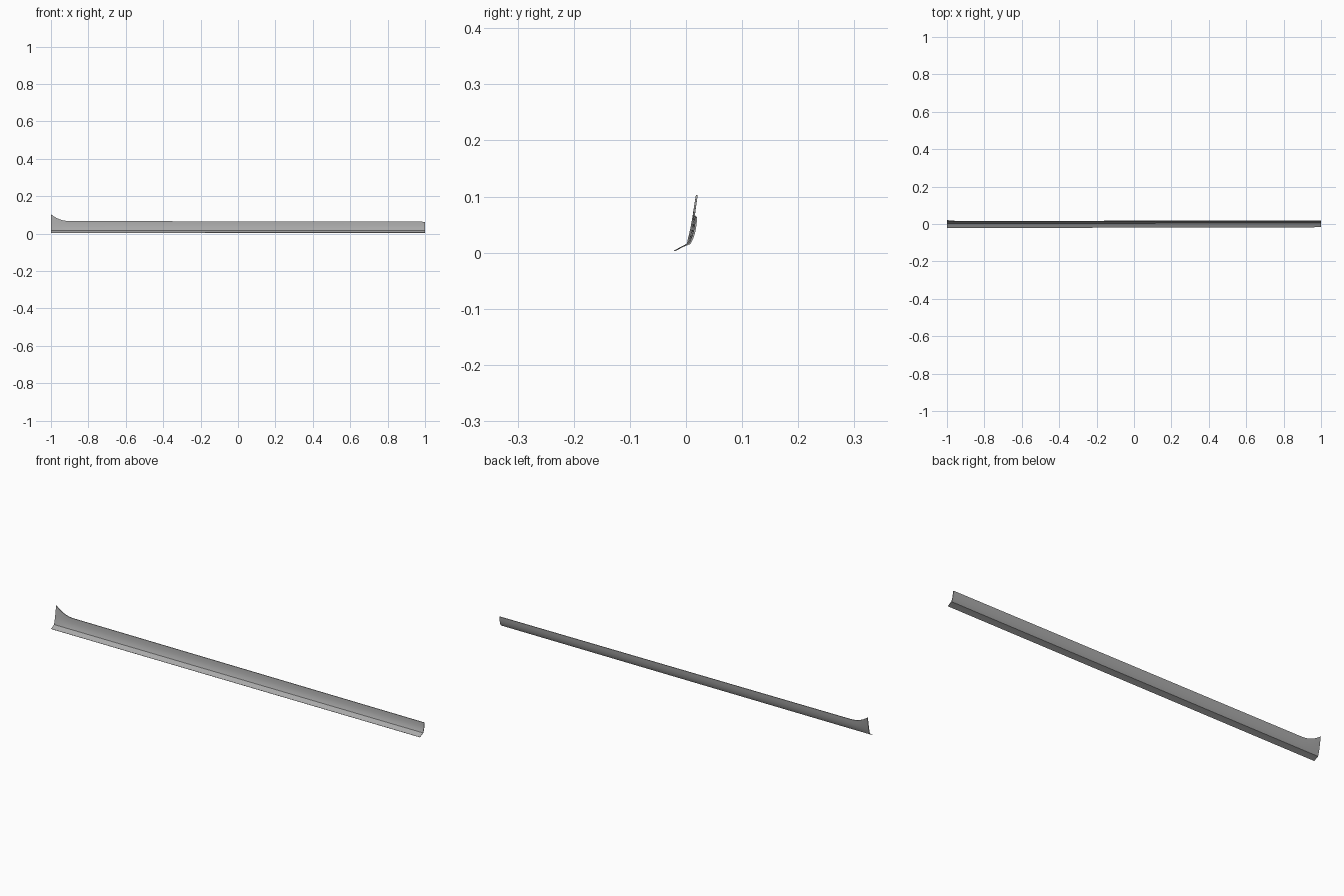
import bpy, bmesh
from mathutils import Vector

if "Cube" in bpy.data.objects:
    bpy.data.objects.remove(bpy.data.objects["Cube"])

THICK = 0.0033

# Front-side section (y, z) at the left end, from the lip edge to the top
PROFILE = [(-0.0218, 0.0036), (-0.010, 0.0098), (0.0015, 0.0160), (0.0038, 0.022),
           (0.0070, 0.031), (0.0095, 0.042), (0.0111, 0.054), (0.0122, 0.067)]
LIP = 2


def section(x):
    """Closed loop of points across the panel at position x."""
    t = (x + 1) / 2
    flare = max(0.0, min(1.0, (-0.9 - x) / 0.1)) ** 2.2
    pts = []
    for i, (y, z) in enumerate(PROFILE):
        k = max(0.0, (z - 0.0160) / 0.0510)
        y += 0.0045 * t + 0.0055 * flare * k ** 2
        z += 0.0015 * t * (1 - k) - 0.004 * t * k + 0.036 * flare * k
        pts.append(Vector((y, z)))
    back = []
    for i, p in enumerate(pts):
        d = (pts[min(i + 1, len(pts) - 1)] - pts[max(i - 1, 0)]).normalized()
        w = THICK * (0.4 if i < LIP else 0.85 if i == LIP else 1.0)
        back.append(p + Vector((d.y, -d.x)) * w)
    back[-1].y = pts[-1].y          # level top edge
    return pts + back[::-1]


# Long sill panel with lower lip and upswept left end
stations = [-1 + 0.1 * i / 12 for i in range(13)] + [-0.9 + 1.9 * i / 16 for i in range(1, 17)]
bm = bmesh.new()
rings = [[bm.verts.new((x, p.x, p.y)) for p in section(x)] for x in stations]
n = len(rings[0])
for a, b in zip(rings, rings[1:]):
    for i in range(n):
        j = (i + 1) % n
        bm.faces.new((a[i], a[j], b[j], b[i]))

# End caps as strips of quads
for ring in (rings[0], rings[-1]):
    for i in range(n // 2 - 1):
        bm.faces.new((ring[i], ring[i + 1], ring[n - 2 - i], ring[n - 1 - i]))
bmesh.ops.recalc_face_normals(bm, faces=bm.faces)

mesh = bpy.data.meshes.new("side_sill_panel")
bm.to_mesh(mesh)
bm.free()
panel = bpy.data.objects.new("side_sill_panel", mesh)
bpy.context.collection.objects.link(panel)

# Dark grey finish
grey = bpy.data.materials.new("dark_grey")
grey.diffuse_color = (0.4, 0.4, 0.4, 1)
grey.use_nodes = True
grey.node_tree.nodes["Principled BSDF"].inputs["Base Color"].default_value = grey.diffuse_color
mesh.materials.append(grey)

bpy.context.view_layer.objects.active = panel
panel.select_set(True)
bpy.ops.object.shade_smooth_by_angle(angle=0.4)
